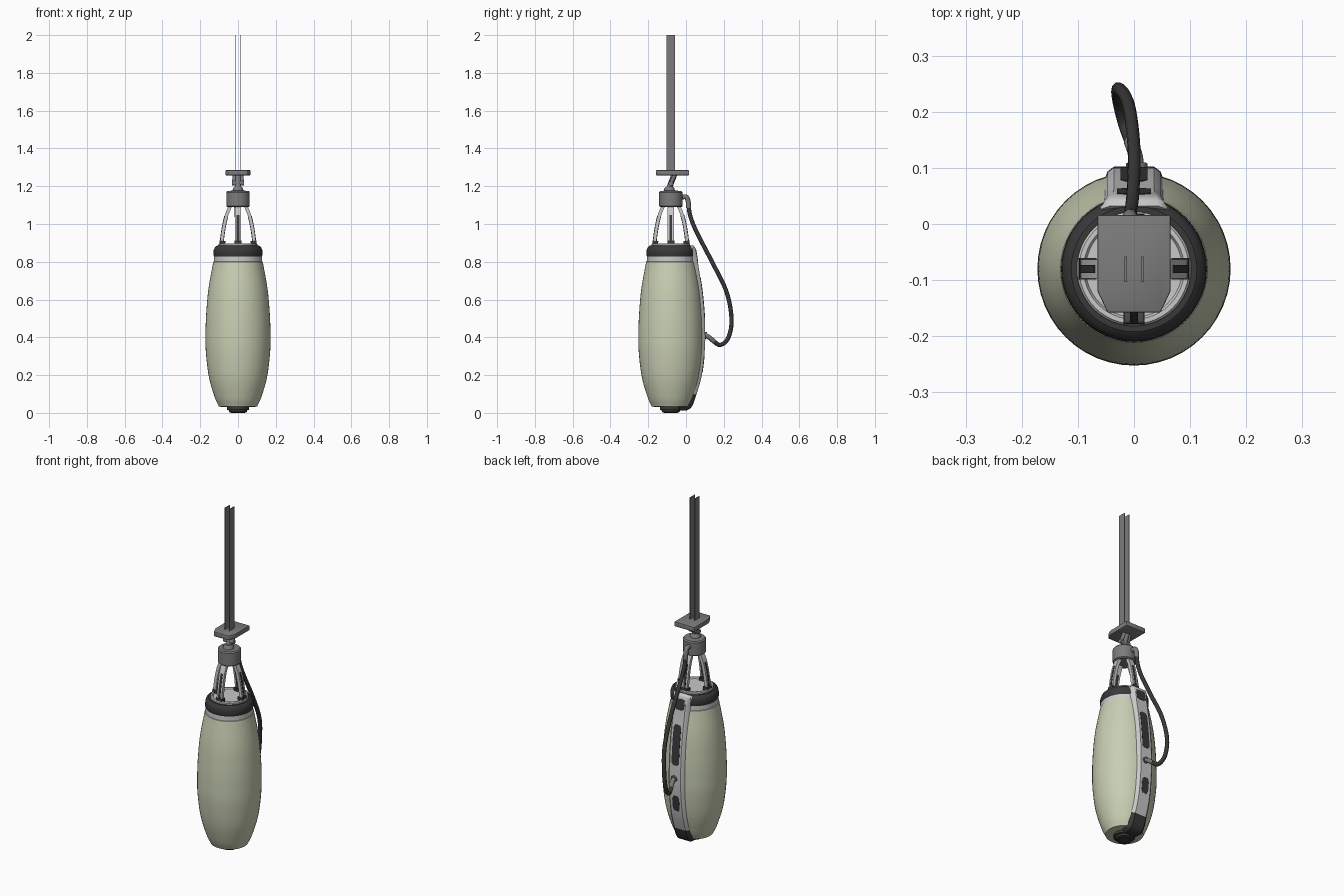
import bpy, bmesh, math
from mathutils import Vector

if "Cube" in bpy.data.objects:
    bpy.data.objects.remove(bpy.data.objects["Cube"])

CY = -0.08  # y of the body axis


def mat(name, *c):
    m = bpy.data.materials.new(name)
    m.diffuse_color = (*c, 1)
    m.use_nodes = True
    m.node_tree.nodes["Principled BSDF"].inputs["Base Color"].default_value = m.diffuse_color
    return m


GREEN = mat("pale_green", 0.58, 0.62, 0.45)
LIGHT = mat("light_grey", 0.58, 0.58, 0.59)
DARK = mat("charcoal", 0.04, 0.04, 0.04)
METAL = mat("mid_grey", 0.20, 0.20, 0.20)


def finish(name, bm, mats, angle=35):
    bmesh.ops.recalc_face_normals(bm, faces=bm.faces[:])
    me = bpy.data.meshes.new(name)
    bm.to_mesh(me)
    bm.free()
    ob = bpy.data.objects.new(name, me)
    bpy.context.collection.objects.link(ob)
    for m in mats:
        me.materials.append(m)
    bpy.ops.object.select_all(action='DESELECT')
    ob.select_set(True)
    bpy.context.view_layer.objects.active = ob
    bpy.ops.object.shade_smooth_by_angle(angle=math.radians(angle))
    return ob


def smooth_path(pts, n=6):
    """Catmull-Rom curve through 2D or 3D points"""
    p = [Vector(q) for q in pts]
    p = [2 * p[0] - p[1]] + p + [2 * p[-1] - p[-2]]
    out = []
    for i in range(1, len(p) - 2):
        a, b, c, d = p[i - 1:i + 3]
        for k in range(n):
            t = k / n
            out.append(0.5 * (2 * b + (c - a) * t + (2 * a - 5 * b + 4 * c - d) * t * t
                              + (3 * b - a - 3 * c + d) * t ** 3))
    return out + [p[-2]]


def lathe(name, prof, m, seg=48, y=CY):
    """Spin (radius, z) points round the body axis"""
    bm = bmesh.new()
    rings = [[bm.verts.new((r * math.cos(2 * math.pi * k / seg),
                            y + r * math.sin(2 * math.pi * k / seg), z))
              for k in range(seg)] for r, z in prof]
    for a, b in zip(rings, rings[1:]):
        for k in range(seg):
            j = (k + 1) % seg
            bm.faces.new((a[k], a[j], b[j], b[k]))
    bm.faces.new(rings[0])
    bm.faces.new(rings[-1])
    return finish(name, bm, [m])


def sweep(name, path, section, mats, angle=math.pi / 2, width=lambda i, n: 1, rule=None):
    """Carry a (sideways, outward) section along a (radius, z) path at an angle round the axis"""
    bm = bmesh.new()
    ca, sa = math.cos(angle), math.sin(angle)
    rings, n = [], len(path) - 1
    for i, p in enumerate(path):
        t = (path[min(i + 1, n)] - path[max(i - 1, 0)]).normalized()
        ring = []
        for s, o in section:
            s *= width(i, n)
            d, z = p.x + t.y * o, p.y - t.x * o
            ring.append(bm.verts.new((ca * d - sa * s, CY + sa * d + ca * s, z)))
        rings.append(ring)
    m = len(section)
    for a, b in zip(rings, rings[1:]):
        for k in range(m):
            f = bm.faces.new((a[k], a[(k + 1) % m], b[(k + 1) % m], b[k]))
            if rule:
                f.material_index = rule(f.calc_center_median())
    f0 = bm.faces.new(rings[0])
    bm.faces.new(rings[-1])
    if rule:
        f0.material_index = rule(f0.calc_center_median())
    return finish(name, bm, mats)


def tube(name, pts, r, m, n=8, sides=12):
    cu = bpy.data.curves.new(name, 'CURVE')
    cu.dimensions = '3D'
    cu.bevel_depth = r
    cu.bevel_resolution = sides // 4
    cu.use_fill_caps = True
    path = smooth_path(pts, n)
    sp = cu.splines.new('POLY')
    sp.points.add(len(path) - 1)
    for q, p in zip(sp.points, path):
        q.co = (*p, 1)
    sp.use_smooth = True
    cu.materials.append(m)
    ob = bpy.data.objects.new(name, cu)
    bpy.context.collection.objects.link(ob)
    return ob


def prism(name, outline, z0, z1, m, bevel=0.0):
    """Extrude an (x, y) outline upward"""
    bm = bmesh.new()
    f = bm.faces.new([bm.verts.new((x, y, z0)) for x, y in outline])
    g = bmesh.ops.extrude_face_region(bm, geom=[f])["geom"]
    bmesh.ops.translate(bm, vec=(0, 0, z1 - z0), verts=[v for v in g if isinstance(v, bmesh.types.BMVert)])
    if bevel:
        bmesh.ops.bevel(bm, geom=bm.edges[:], offset=bevel, segments=2, affect='EDGES', profile=0.5)
    return finish(name, bm, [m])


def rod(name, a, b, r, m):
    return tube(name, [a, b], r, m, 1)


# Padded body, neck band, collar, lid and bottom cap
side = smooth_path([(0.101, 0.033), (0.124, 0.085), (0.154, 0.19), (0.170, 0.32), (0.172, 0.42),
                    (0.168, 0.53), (0.156, 0.66), (0.131, 0.80)])
lathe("body", [(0.055, 0.03)] + [tuple(p) for p in side] + [(0.12, 0.805)], GREEN)
lathe("neck_band", [(0.12, 0.797), (0.128, 0.80), (0.126, 0.84), (0.11, 0.845)], LIGHT)
lathe("collar", [(0.11, 0.825), (0.126, 0.826), (0.130, 0.836), (0.1285, 0.862), (0.122, 0.878),
                 (0.112, 0.885), (0.095, 0.885)], DARK)
lathe("lid", [(0.102, 0.878), (0.102, 0.893), (0.098, 0.898), (0.09, 0.898), (0.086, 0.89)], LIGHT)
lathe("bottom_cap", [(0.03, 0.004), (0.034, 0.0), (0.046, 0.004), (0.05, 0.014), (0.058, 0.016),
                     (0.058, 0.034)], DARK)

# Back spine with dark boot at the bottom
spine = smooth_path([(0.045, 0.012), (0.085, 0.014), (0.112, 0.035), (0.131, 0.085), (0.164, 0.20),
                     (0.180, 0.34), (0.1815, 0.44), (0.177, 0.54), (0.165, 0.66), (0.147, 0.77),
                     (0.137, 0.84), (0.128, 0.876), (0.112, 0.889)], 8)
sweep("back_spine", spine, [(-0.056, -0.03), (-0.047, -0.008), (-0.036, 0), (0.036, 0),
                            (0.047, -0.008), (0.056, -0.03)], [LIGHT, DARK],
      width=lambda i, n: 1 + 0.2 * max(0, (i / n - 0.8) / 0.2),
      rule=lambda c: int(c.z < 0.10))


# Dark grip panels on the spine
def rounded_end(i, n):
    return 0.6 if i in (0, n) else 1


for k, (a, b, w) in enumerate([(0.21, 0.31, 0.022), (0.48, 0.73, 0.024), (0.80, 0.865, 0.03)]):
    sub = [p for p in spine if a <= p.y <= b]
    sweep(f"spine_panel_{k + 1}", sub, [(-w, -0.006), (-w, 0.0015), (w, 0.0015), (w, -0.006)],
          [DARK], width=rounded_end)

# Four curved arms with dark inlays and feet
arm = smooth_path([(0.097, 0.885), (0.091, 0.94), (0.081, 1.0), (0.067, 1.055), (0.046, 1.105)], 6)


def box_section(w, lo, hi):
    return [(-w, lo), (-w, hi), (w, hi), (w, lo)]


for k in range(4):
    a = k * math.pi / 2
    sweep(f"arm_{k + 1}", arm, box_section(0.017, -0.018, 0), [LIGHT], a)
    sweep(f"arm_inlay_{k + 1}", [p for p in arm if p.y < 1.05], box_section(0.007, -0.0195, 0.0015), [DARK], a)
    sweep(f"arm_foot_{k + 1}", [p for p in arm if p.y < 0.915], box_section(0.019, -0.028, 0.003), [DARK], a)

# Hub and swivel joint
lathe("hub", [(0.056, 1.09), (0.062, 1.095), (0.062, 1.168), (0.056, 1.175), (0.022, 1.177)], METAL)
lathe("swivel_base", [(0.03, 1.172), (0.027, 1.188), (0.018, 1.198)], METAL, 24, CY - 0.008)
rod("swivel_link", (0, -0.093, 1.18), (0, -0.062, 1.262), 0.016, METAL)
rod("swivel_pin", (-0.032, -0.08, 1.215), (0.032, -0.08, 1.215), 0.013, METAL)
for s in (-1, 1):
    rod(f"swivel_fork_{'left' if s < 0 else 'right'}", (s * 0.023, -0.082, 1.212),
        (s * 0.018, -0.058, 1.262), 0.010, METAL)

# Mounting plate and the two hanging straps
prism("mount_plate", [(-0.065, 0.016), (-0.065, -0.12), (-0.047, -0.158), (0.047, -0.158),
                      (0.065, -0.12), (0.065, 0.016)], 1.258, 1.285, METAL, 0.003)
for s in (-1, 1):
    x = s * 0.0145
    ob = prism(f"strap_{'left' if s < 0 else 'right'}",
               [(x - 0.002, -0.103), (x + 0.002, -0.103), (x + 0.002, -0.058), (x - 0.002, -0.058)],
               1.28, 2.0, METAL)

# Hose from the hub down to the spine, with end fittings
tube("hose", [(-0.005, -0.02, 1.142), (-0.006, 0.005, 1.141), (-0.007, 0.014, 1.10), (-0.006, 0.022, 1.045),
              (-0.002, 0.055, 0.96), (0, 0.135, 0.805), (-0.010, 0.213, 0.645), (-0.027, 0.241, 0.50),
              (-0.028, 0.225, 0.40), (-0.018, 0.182, 0.36), (-0.004, 0.142, 0.382)], 0.0115, DARK)
tube("hose_end", [(-0.006, 0.148, 0.378), (0.002, 0.125, 0.398), (0.005, 0.108, 0.408),
                  (0.005, 0.085, 0.412)], 0.0125, METAL)
rod("hose_socket", (0.005, 0.085, 0.412), (0.005, 0.108, 0.409), 0.019, METAL)
tube("hub_fitting", [(-0.005, -0.03, 1.142), (-0.006, 0.002, 1.142), (-0.007, 0.012, 1.115),
                     (-0.007, 0.014, 1.085)], 0.0135, METAL)
